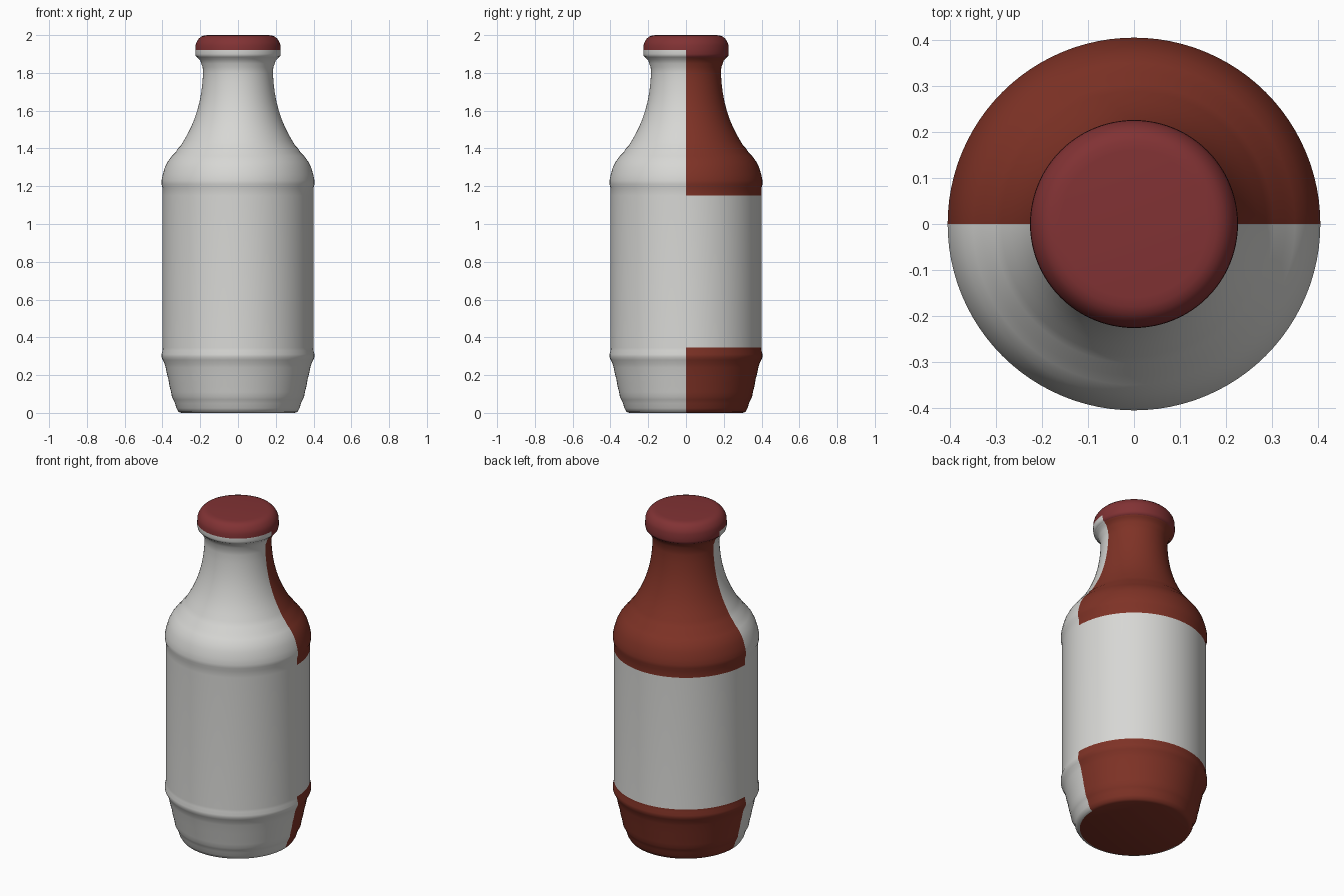
import bpy
import bmesh
import math

SEGMENTS = 96

# Remove the default object
default_cube = bpy.data.objects.get("Cube")
if default_cube:
    bpy.data.objects.remove(default_cube, do_unlink=True)


def make_material(name, rgb):
    material = bpy.data.materials.new(name)
    colour = (*rgb, 1.0)
    material.diffuse_color = colour
    material.use_nodes = True
    material.node_tree.nodes["Principled BSDF"].inputs["Base Color"].default_value = colour
    return material


white = make_material("label white", (0.68, 0.68, 0.66))
brown = make_material("sauce brown", (0.21, 0.032, 0.019))
red = make_material("cap red", (0.22, 0.032, 0.034))


def lathe(name, profile, materials, choose_material):
    """Revolve (radius, height) points around z, closing ends that reach the axis."""
    bm = bmesh.new()
    rings = []
    for radius, height in profile:
        if radius == 0:
            rings.append([bm.verts.new((0, 0, height))] * SEGMENTS)
            continue
        ring = []
        for i in range(SEGMENTS):
            angle = math.tau * i / SEGMENTS
            ring.append(bm.verts.new((radius * math.cos(angle), radius * math.sin(angle), height)))
        rings.append(ring)
    for lower, upper in zip(rings, rings[1:]):
        for i in range(SEGMENTS):
            j = (i + 1) % SEGMENTS
            corners = [lower[i], lower[j], upper[j], upper[i]]
            face = bm.faces.new(list(dict.fromkeys(corners)))
            face.material_index = choose_material(face.calc_center_median())
    bmesh.ops.recalc_face_normals(bm, faces=bm.faces)
    mesh = bpy.data.meshes.new(name)
    bm.to_mesh(mesh)
    bm.free()
    for material in materials:
        mesh.materials.append(material)
    obj = bpy.data.objects.new(name, mesh)
    bpy.context.collection.objects.link(obj)
    bpy.ops.object.select_all(action="DESELECT")
    obj.select_set(True)
    bpy.context.view_layer.objects.active = obj
    bpy.ops.object.shade_smooth_by_angle(angle=math.radians(40))
    return obj


# Ribbed base, straight label band, rounded shoulder and slender neck
base = [(0, 0), (0.3, 0), (0.315, 0.006), (0.326, 0.025), (0.333, 0.05), (0.342, 0.07),
        (0.35, 0.085), (0.354, 0.11), (0.362, 0.14), (0.369, 0.18), (0.377, 0.21),
        (0.383, 0.24), (0.389, 0.26), (0.398, 0.28), (0.405, 0.295), (0.405, 0.31),
        (0.4, 0.33), (0.399, 0.345)]
shoulder = [(0.399, 1.15), (0.399, 1.19), (0.405, 1.21), (0.405, 1.23), (0.399, 1.26),
            (0.387, 1.3), (0.372, 1.33), (0.35, 1.36), (0.33, 1.38), (0.318, 1.4),
            (0.303, 1.415), (0.288, 1.44), (0.268, 1.475), (0.25, 1.51), (0.233, 1.55)]
neck = [(0.216, 1.6), (0.203, 1.65), (0.194, 1.7), (0.188, 1.75), (0.185, 1.8),
        (0.187, 1.83), (0.195, 1.85), (0.199, 1.865), (0.21, 1.875), (0.215, 1.882)]


def bottle_colour(point):
    underside = point.z < 0.002
    back_of_band = point.y > 0 and not 0.345 < point.z < 1.15
    return 1 if underside or back_of_band else 0


lathe("bottle", base + shoulder + neck, [white, brown], bottle_colour)

# Rounded cap, whose front skirt is white below the red crown
cap = [(0.215, 1.882), (0.223, 1.888), (0.226, 1.9), (0.226, 1.92), (0.225, 1.945),
       (0.22, 1.962), (0.209, 1.98), (0.196, 1.992), (0.18, 1.998), (0.16, 2), (0, 2)]
lathe("cap", cap, [white, red], lambda point: 0 if point.y < 0 and point.z < 1.92 else 1)
